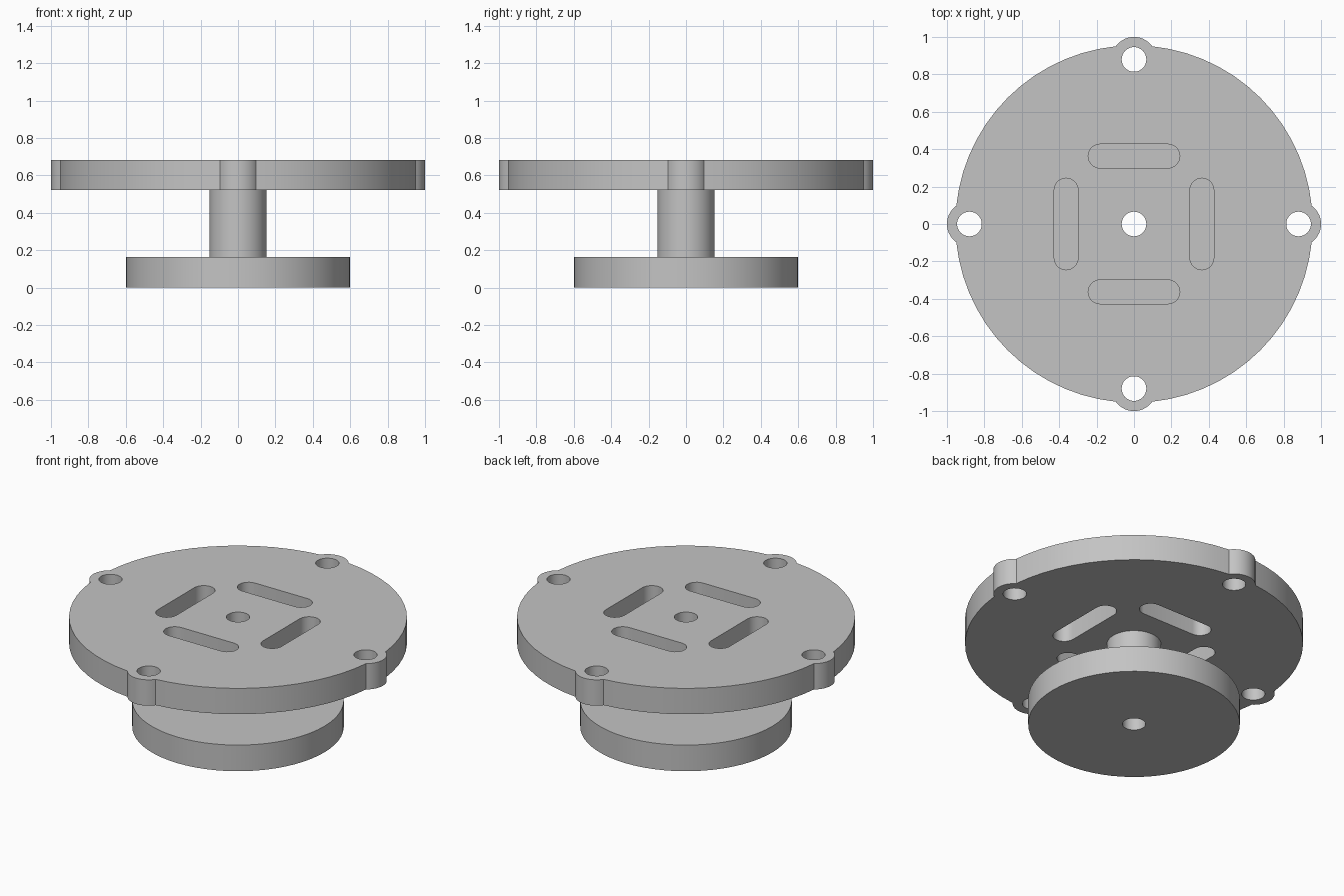
import bpy
import bmesh
from math import pi, sin, cos, acos, atan2, radians

cube = bpy.data.objects.get("Cube")
if cube:
    bpy.data.objects.remove(cube, do_unlink=True)

# Material
GREY = (0.55, 0.55, 0.55, 1)
mat = bpy.data.materials.new("plain grey")
mat.use_nodes = True
mat.diffuse_color = GREY
mat.node_tree.nodes["Principled BSDF"].inputs["Base Color"].default_value = GREY


def arc(cx, cy, r, a0, a1, n):
    """n + 1 points along an arc, both ends included."""
    angles = [a0 + (a1 - a0) * i / n for i in range(n + 1)]
    return [(cx + r * cos(a), cy + r * sin(a)) for a in angles]


def circle(r, n, cx=0, cy=0):
    return arc(cx, cy, r, 0, 2 * pi, n)[:-1]


def turn(points, a):
    return [(x * cos(a) - y * sin(a), x * sin(a) + y * cos(a)) for x, y in points]


def extruded(name, loops, z0, z1):
    """Solid from an outer loop and hole loops, raised from z0 to z1."""
    curve = bpy.data.curves.new(name, "CURVE")
    curve.dimensions = "2D"
    curve.fill_mode = "BOTH"
    curve.extrude = (z1 - z0) / 2
    for loop in loops:
        spline = curve.splines.new("POLY")
        spline.points.add(len(loop) - 1)
        for point, (x, y) in zip(spline.points, loop):
            point.co = (x, y, 0, 1)
        spline.use_cyclic_u = True
    helper = bpy.data.objects.new(name + " curve", curve)
    bpy.context.collection.objects.link(helper)
    graph = bpy.context.evaluated_depsgraph_get()
    mesh = bpy.data.meshes.new_from_object(helper.evaluated_get(graph))
    bpy.data.objects.remove(helper, do_unlink=True)

    # Weld the caps to the walls
    bm = bmesh.new()
    bm.from_mesh(mesh)
    bmesh.ops.remove_doubles(bm, verts=bm.verts, dist=0.0001)
    bmesh.ops.recalc_face_normals(bm, faces=bm.faces)
    bmesh.ops.translate(bm, verts=bm.verts, vec=(0, 0, (z0 + z1) / 2))
    bm.to_mesh(mesh)
    bm.free()
    mesh.materials.clear()
    mesh.materials.append(mat)
    mesh.name = name
    obj = bpy.data.objects.new(name, mesh)
    bpy.context.collection.objects.link(obj)
    bpy.ops.object.select_all(action="DESELECT")
    obj.select_set(True)
    bpy.context.view_layer.objects.active = obj
    bpy.ops.object.shade_smooth_by_angle(angle=radians(30))
    return obj


BASE_TOP, PLATE_BOTTOM, PLATE_TOP = 0.163, 0.522, 0.683
PLATE_R, EAR_R, EAR_POS, HOLE_R = 0.955, 0.12, 0.88, 0.066

# Plate outline: a disc with a rounded bolt ear on each side
meet = acos((PLATE_R**2 + EAR_POS**2 - EAR_R**2) / (2 * PLATE_R * EAR_POS))
ear_a = atan2(PLATE_R * sin(meet), PLATE_R * cos(meet) - EAR_POS)
quarter = arc(EAR_POS, 0, EAR_R, -ear_a, ear_a, 14)
quarter += arc(0, 0, PLATE_R, meet, pi / 2 - meet, 14)[1:-1]

# Slot with rounded ends, running along y
SLOT_X, SLOT_R, SLOT_Y = 0.363, 0.064, 0.181
slot = arc(SLOT_X, SLOT_Y, SLOT_R, 0, pi, 12)
slot += arc(SLOT_X, -SLOT_Y, SLOT_R, pi, 2 * pi, 12)

bore = circle(HOLE_R, 32)
bolt_hole = circle(HOLE_R, 32, EAR_POS)

outline, openings = [], [bore]
for k in range(4):
    a = k * pi / 2
    outline += turn(quarter, a)
    openings += [turn(slot, a), turn(bolt_hole, a)]

extruded("top_plate", [outline] + openings, PLATE_BOTTOM, PLATE_TOP)
extruded("shaft", [circle(0.153, 48), bore], BASE_TOP, PLATE_BOTTOM)
extruded("base_disc", [circle(0.598, 64), bore], 0, BASE_TOP)
